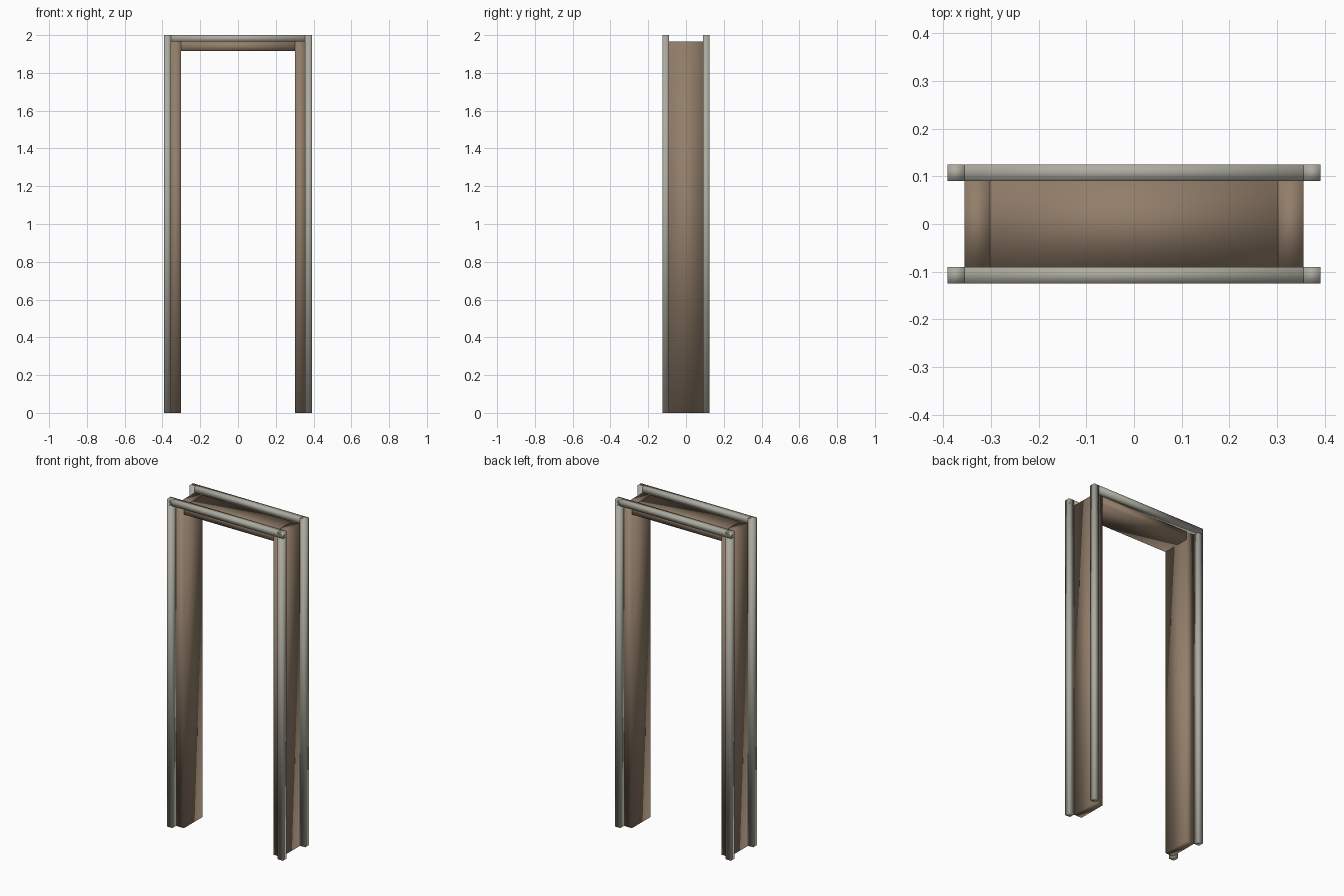
import bpy

cube = bpy.data.objects.get("Cube")
if cube:
    bpy.data.objects.remove(cube, do_unlink=True)


def make_material(name, colour):
    mat = bpy.data.materials.new(name)
    mat.use_nodes = True
    mat.diffuse_color = colour
    bsdf = mat.node_tree.nodes["Principled BSDF"]
    bsdf.inputs["Base Color"].default_value = colour
    bsdf.inputs["Roughness"].default_value = 0.8
    return mat


trim_mat = make_material("pale grey trim", (0.42, 0.41, 0.35, 1))
panel_mat = make_material("brown lining", (0.29, 0.21, 0.145, 1))


def box(name, x, y, z, mat):
    """Softly shaded box spanning the given (min, max) ranges."""
    centre = [(a + b) / 2 for a, b in (x, y, z)]
    bpy.ops.mesh.primitive_cube_add(size=1, location=centre)
    obj = bpy.context.object
    obj.name = name
    obj.scale = [b - a for a, b in (x, y, z)]
    bpy.ops.object.transform_apply(location=False, rotation=False, scale=True)
    obj.data.materials.append(mat)
    bpy.ops.object.shade_smooth()


def span(side, inner, outer):
    return tuple(sorted((side * inner, side * outer)))


INNER, MID, OUTER = 0.302, 0.356, 0.391   # half widths
DEPTH, FACE = 0.09, 0.125                 # half depths
LINTEL, LINING_TOP, TOP = 1.915, 1.965, 2.0

# Lining: two jambs and the head between them
for label, s in (("left", 1), ("right", -1)):
    box(f"{label}_jamb", span(s, INNER, MID), (-DEPTH, DEPTH), (0, LINING_TOP), panel_mat)
box("head_lining", (-INNER, INNER), (-DEPTH, DEPTH), (LINTEL, LINING_TOP), panel_mat)

# Trim: slim posts and a top rail on the front and back
for face, f in (("front", -1), ("back", 1)):
    y = span(f, DEPTH, FACE)
    for label, s in (("left", 1), ("right", -1)):
        box(f"{face}_{label}_trim_post", span(s, MID, OUTER), y, (0, TOP), trim_mat)
    box(f"{face}_trim_rail", (-OUTER, OUTER), y, (LINING_TOP, TOP), trim_mat)
